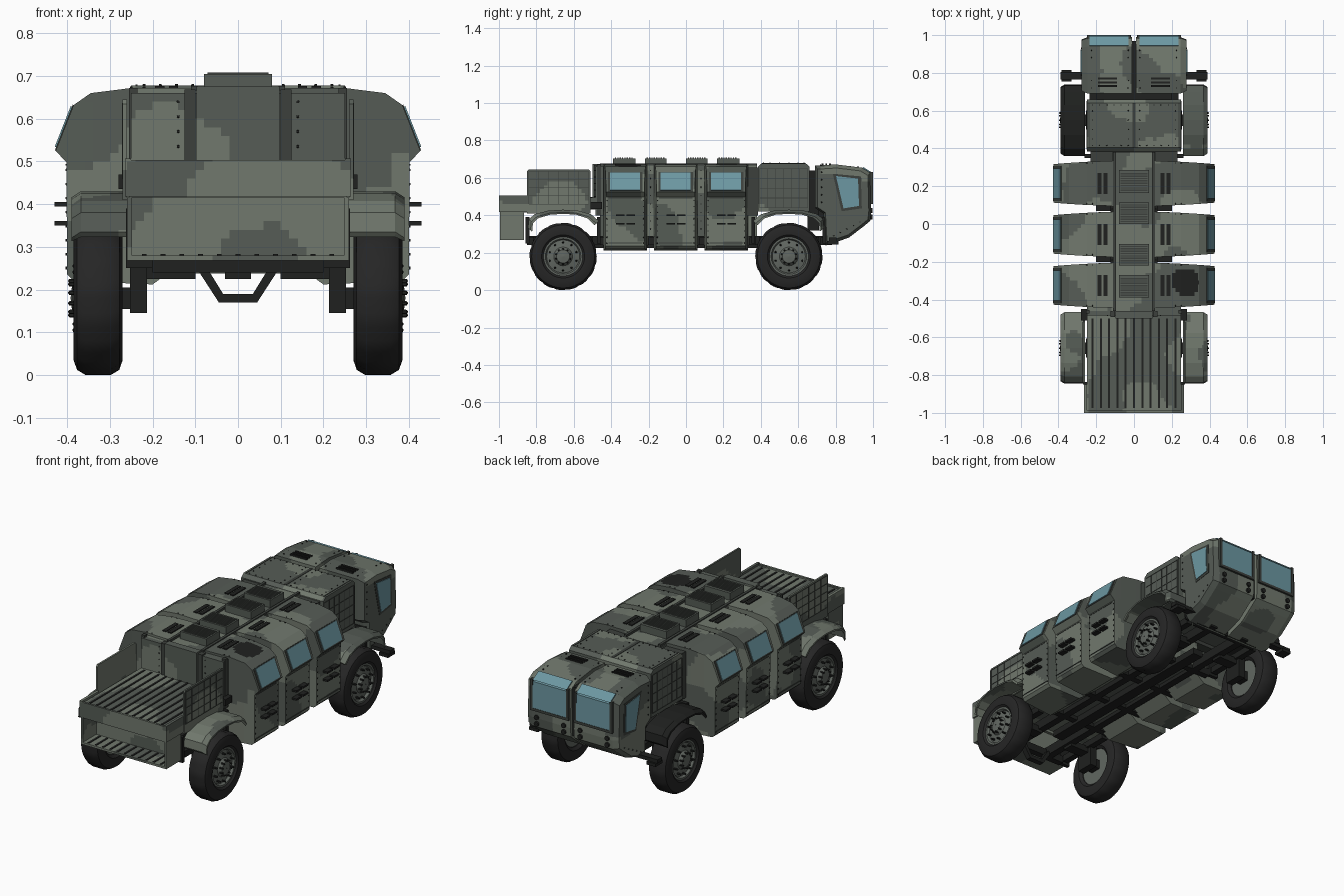
import bpy, bmesh, math
from mathutils import Vector, noise

def material(name, r, g, b):
    m = bpy.data.materials.new(name)
    m.diffuse_color = (r, g, b, 1)
    return m

LIGHT = material("light grey green", 0.165, 0.19, 0.155)
MID = material("mid grey green", 0.092, 0.107, 0.092)
DARK = material("dark grey green", 0.045, 0.051, 0.045)
BLACK = material("black metal", 0.014, 0.015, 0.014)
TYRE = material("tyre rubber", 0.019, 0.019, 0.019)
GLASS = material("blue glass", 0.15, 0.31, 0.36)
HUB = material("hub grey", 0.12, 0.135, 0.12)

def build(name, verts, faces, mat):
    me = bpy.data.meshes.new(name)
    me.from_pydata([tuple(v) for v in verts], [], faces)
    bm = bmesh.new()
    bm.from_mesh(me)
    bmesh.ops.recalc_face_normals(bm, faces=bm.faces)
    bm.to_mesh(me)
    bm.free()
    ob = bpy.data.objects.new(name, me)
    bpy.context.collection.objects.link(ob)
    me.materials.append(mat)
    return ob

def loft(name, rings, mat):
    n = len(rings[0])
    verts = [v for r in rings for v in r]
    faces = [(k*n+i, k*n+(i+1) % n, (k+1)*n+(i+1) % n, (k+1)*n+i)
             for k in range(len(rings)-1) for i in range(n)]
    faces += [tuple(range(n)), tuple(range((len(rings)-1)*n, len(rings)*n))]
    return build(name, verts, faces, mat)

def prism_x(name, pts, a, b, mat):
    # (y, z) profile extruded along x
    return loft(name, [[(x, y, z) for y, z in pts] for x in (a, b)], mat)

def boxes(name, specs, mat):
    # many boxes (x0, x1, y0, y1, z0, z1) in one object
    verts, faces = [], []
    for x0, x1, y0, y1, z0, z1 in specs:
        o = len(verts)
        verts += [(x, y, z) for z in (z0, z1) for x, y in ((x0, y0), (x1, y0), (x1, y1), (x0, y1))]
        faces += [tuple(o+i for i in f) for f in ((3, 2, 1, 0), (4, 5, 6, 7), (0, 1, 5, 4),
                                                  (1, 2, 6, 5), (2, 3, 7, 6), (3, 0, 4, 7))]
    return build(name, verts, faces, mat)

def both(s):
    return [s, (-s[1], -s[0]) + tuple(s[2:])]

def camo(ob, cell=0.02):
    # cut faces on a grid, then paint blotches by position
    me = ob.data
    for m in (LIGHT, MID, BLACK):
        if m.name not in me.materials:
            me.materials.append(m)
    idx = {m.name: i for i, m in enumerate(me.materials)}
    bm = bmesh.new()
    bm.from_mesh(me)
    for ax in range(3):
        co = [v.co[ax] for v in bm.verts]
        no = Vector((0, 0, 0))
        no[ax] = 1
        for k in range(math.ceil(min(co)/cell), math.floor(max(co)/cell)+1):
            bmesh.ops.bisect_plane(bm, geom=bm.verts[:]+bm.edges[:]+bm.faces[:],
                                   plane_co=no*(k*cell), plane_no=no)
    for f in bm.faces:
        p = f.calc_center_median()
        v = noise.noise(p*4+Vector((3.3, 1.7, 5.1))) + 0.12*noise.noise(p*14)
        m = LIGHT if v > -0.04 else MID
        if (p-Vector((0.27, -0.31, 0.63))).length < 0.1 + 0.05*v:
            m = BLACK
        f.material_index = idx[m.name]
    bm.to_mesh(me)
    bm.free()
    return ob

rivets = []
def rivet_row(a, b, n, normal):
    a, b = Vector(a), Vector(b)
    for i in range(n):
        p = a.lerp(b, i/(n-1))
        for s in (1, -1):
            rivets.append((Vector((p.x*s, p.y, p.z)), Vector((normal[0]*s, normal[1], normal[2]))))

# passenger pods, three per side
POD = [(0.11, 0.672), (0.25, 0.672), (0.345, 0.66), (0.385, 0.632), (0.427, 0.525),
       (0.402, 0.498), (0.40, 0.235), (0.385, 0.22), (0.2, 0.212), (0.12, 0.27)]
def half(x):
    return 0.121 - 0.045*x*x/0.43
for c in (-0.325, -0.055, 0.215):
    for s in (1, -1):
        camo(loft("pod", [[(s*x, c+d*half(x), z) for x, z in POD] for d in (-1, 1)], LIGHT))
        def slope(t, d):
            return (s*(0.385+0.042*t+d), 0.632-0.107*t+d*0.4)
        for nm, w, t0, t1, d, m in (("window_frame", 0.092, 0.0, 1.0, 0.002, DARK),
                                    ("pod_window", 0.08, 0.04, 0.93, 0.005, GLASS)):
            loft(nm, [[(slope(t, e)[0], c+y, slope(t, e)[1]) for y, e in ((-w, d), (w, d), (w, -.003), (-w, -.003))]
                      for t in (t0, t1)], m)
    boxes("pod_handles", [b for z in (0.40, 0.355) for y in (-0.05, 0.008)
                          for b in both((0.398, 0.43, c+y, c+y+0.045, z-0.005, z+0.005))], BLACK)
    boxes("door_seam", [b for z in (0.25, 0.49) for b in both((0.398, 0.4035, c-0.09, c+0.09, z, z+0.004))], DARK)
    boxes("roof_vents", [b for x in (0.14, 0.172) for b in both((x, x+0.022, c-0.055, c+0.055, 0.67, 0.677))], BLACK)
    for d in (-1, 1):
        rivet_row((0.401, c+d*0.098, 0.25), (0.401, c+d*0.098, 0.48), 8, (1, 0, 0))
        rivet_row((0.22, c+d*0.108, 0.672), (0.25, c+d*0.108, 0.672), 2, (0, 0, 1))

# central spine joining the pods, with roof hatches
camo(boxes("spine", [(-0.115, 0.115, -0.46, 0.38, 0.26, 0.665)], MID))
boxes("spine_rails", both((0.095, 0.11, -0.46, 0.38, 0.66, 0.677)), DARK)
for y0, y1 in ((-0.39, -0.27), (-0.22, -0.105), (0.0, 0.115), (0.165, 0.285)):
    boxes("roof_hatch", [(-0.08, 0.08, y0, y1, 0.66, 0.705)], MID)
    boxes("hatch_grille", [(-0.072, 0.072, y0+0.01+0.0125*i, y0+0.017+0.0125*i, 0.70, 0.708) for i in range(8)], DARK)
for y in (-0.19, 0.08):
    rivet_row((0.115, y, 0.28), (0.115, y, 0.64), 9, (1, 0, 0))

# bulkheads at both ends of the pods
camo(boxes("rear_bulkhead", [(-0.25, 0.25, -0.485, -0.44, 0.40, 0.66)], LIGHT))
camo(boxes("rear_door", [(-0.097, 0.097, -0.5, -0.46, 0.43, 0.675)], MID))
boxes("bulkhead_frame", both((0.1, 0.125, -0.492, -0.46, 0.43, 0.668)) +
      both((0.235, 0.255, -0.475, -0.455, 0.40, 0.672)) + [(-0.23, 0.23, 0.33, 0.385, 0.40, 0.655)], DARK)
rivet_row((0.14, -0.485, 0.5), (0.14, -0.485, 0.64), 5, (0, -1, 0))

# engine section behind the cab
EY0, EY1 = 0.385, 0.66
camo(prism_x("engine_box", [(EY0, 0.42), (EY0, 0.66), (EY0+0.02, 0.678), (EY1-0.02, 0.678), (EY1, 0.66), (EY1, 0.42)],
             -0.25, 0.25, LIGHT))
boxes("engine_roof_seam", [(-0.008, 0.008, EY0+.02, EY1-.02, 0.67, 0.68)] + both((0.235, 0.24, EY0+.02, EY1-.02, 0.67, 0.68)), DARK)
for y in (0.415, 0.63):
    rivet_row((0.03, y, 0.678), (0.22, y, 0.678), 6, (0, 0, 1))
for x in (0.03, 0.22):
    rivet_row((x, 0.45, 0.678), (x, 0.6, 0.678), 4, (0, 0, 1))
boxes("cab_link", [(-0.2, 0.2, 0.65, 0.71, 0.32, 0.64), (-0.012, 0.012, 0.7, 0.97, 0.37, 0.64)], BLACK)

def grid_lines(name, x, y0, y1, z0, z1, ny, nz):
    # thin ribs over a side panel
    specs = []
    for i in range(ny+1):
        y = y0+(y1-y0)*i/ny
        specs += both((x, x+0.003, y-0.0015, y+0.0015, z0, z1))
    for i in range(nz+1):
        z = z0+(z1-z0)*i/nz
        specs += both((x, x+0.003, y0, y1, z-0.0015, z+0.0015))
    boxes(name, specs, DARK)
grid_lines("engine_side_ribs", 0.249, EY0+.01, EY1-.01, 0.44, 0.65, 6, 4)

# cab in two halves with chamfered sides
CAB = [(0.69, 0.44), (0.69, 0.665), (0.80, 0.672), (0.94, 0.655), (0.985, 0.628), (0.99, 0.42),
       (0.985, 0.37), (0.955, 0.345), (0.87, 0.28), (0.745, 0.238), (0.735, 0.41)]
def shrink(k):
    return [(0.85+(y-0.85)*(1-k), 0.46+(z-0.46)*(1-k)) for y, z in CAB]
WB = 0.475   # lower edge of the windshield
for s in (1, -1):
    rings = [(0.01, CAB), (0.245, CAB), (0.277, shrink(0.09))]
    camo(loft("cab_half", [[(s*x, y, z) for y, z in pr] for x, pr in rings], LIGHT))
    prism_x("cab_window_frame", [(0.785, 0.622), (0.935, 0.608), (0.94, 0.437), (0.832, 0.422)], s*0.27, s*0.279, DARK)
    prism_x("cab_side_window", [(0.802, 0.61), (0.92, 0.596), (0.925, 0.45), (0.842, 0.437)], s*0.272, s*0.282, GLASS)
    prism_x("windshield", [(0.985, 0.622), (0.996, 0.62), (0.998, WB), (0.985, WB)], s*0.03, s*0.235, GLASS)
    prism_x("windshield_top", [(0.942, 0.65), (0.946, 0.659), (0.996, 0.628), (0.985, 0.622)], s*0.03, s*0.235, GLASS)
boxes("windshield_frame", both((0.018, 0.03, 0.98, 1.0, WB-0.012, 0.632)) + both((0.235, 0.249, 0.98, 1.0, WB-0.012, 0.632))
      + both((0.016, 0.249, 0.98, 1.0, WB-0.014, WB)), DARK)
boxes("cab_roof_vents", [b for y in (0.725, 0.745, 0.765) for b in both((0.09, 0.19, y, y+0.01, 0.66, 0.676))], BLACK)
rivet_row((0.03, 0.72, 0.669), (0.03, 0.92, 0.66), 6, (0, 0, 1))
rivet_row((0.225, 0.72, 0.669), (0.225, 0.92, 0.66), 6, (0, 0, 1))
rivet_row((0.277, 0.725, 0.47), (0.277, 0.725, 0.63), 5, (1, 0, 0))
rivet_row((0.277, 0.79, 0.29), (0.277, 0.93, 0.365), 5, (1, 0, 0))

def lathe_x(name, pts, centre, sign, seg, mat, lug=0):
    # (x, r) profile turned around an x axis, every fourth step cut as a tread groove
    vs = []
    for i in range(seg):
        a = 2*math.pi*i/seg
        for x, r in pts:
            q = r-(lug if i % 4 == 1 and r > 0.17 else 0)
            vs.append((sign*x, centre[0]+q*math.sin(a), centre[1]-q*math.cos(a)))
    n = len(pts)
    fs = [(i*n+k, i*n+k+1, (i+1) % seg*n+k+1, (i+1) % seg*n+k) for i in range(seg) for k in range(n-1)]
    ob = build(name, vs, fs, mat)
    ob.data.shade_smooth()
    ob.data.set_sharp_from_angle(angle=0.55)
    return ob

# headlights
for x in (0.05, 0.215):
    for z in (0.39, 0.425):
        for s in (1, -1):
            ob = lathe_x("headlight", [(-0.02, 0.001), (-0.02, 0.013), (0.01, 0.013), (0.01, 0.001)], (0, 0), 1, 12, BLACK)
            ob.rotation_euler = (0, 0, math.pi/2)
            ob.location = (s*x, 0.988, z)

# wheels, fenders and suspension
TY = [(0.285, 0.1), (0.272, 0.115), (0.27, 0.145), (0.278, 0.168), (0.298, 0.18), (0.357, 0.18),
      (0.377, 0.168), (0.385, 0.145), (0.383, 0.115), (0.37, 0.1), (0.285, 0.1)]
RIM = [(0.29, 0.001), (0.29, 0.1), (0.374, 0.105), (0.374, 0.095), (0.362, 0.088), (0.37, 0.05), (0.376, 0.045),
       (0.388, 0.035), (0.392, 0.001)]
for wy in (-0.657, 0.55):
    e = 1 if wy > 0 else -1   # the tail of the fender points away from the pods
    for s in (1, -1):
        lathe_x("tyre", TY, (wy, 0.18), s, 64, TYRE, 0.003)
        lathe_x("wheel_hub", RIM, (wy, 0.18), s, 32, HUB)
        for i in range(10):
            a = 2*math.pi*i/10
            for r, x1 in ((0.075, 0.385), (0.04, 0.395)):
                lathe_x("wheel_bolt", [(0.36, 0.006), (x1, 0.005), (x1+0.003, 0.001)],
                        (wy+r*math.sin(a), 0.18+r*math.cos(a)), s, 6, BLACK)
        arc = [(0.188, 0.335), (0.183, 0.38), (0.15, 0.407), (0.08, 0.425), (0, 0.43), (-0.08, 0.425), (-0.15, 0.405), (-0.19, 0.37)]
        prof = [(wy+e*y, z) for y, z in arc] + [(wy+e*y*0.95, z-0.012) for y, z in arc[::-1]]
        lip = [(wy+e*y*0.93, z-0.014) for y, z in arc] + [(wy+e*y*0.88, z-0.022) for y, z in arc[::-1]]
        fender = loft("fender", [[(s*x, y, z) for y, z in p] for x, p in ((0.26, prof), (0.368, prof), (0.39, lip))], MID)
        if wy > 0 and s < 0:
            fender.data.materials[0] = BLACK
        else:
            camo(fender)
    boxes("suspension", both((0.213, 0.253, wy-0.05, wy+0.05, 0.145, 0.28)) + both((0.24, 0.3, wy-0.03, wy+0.03, 0.155, 0.205)) +
          both((0.2, 0.235, wy-0.16, wy+0.16, 0.25, 0.285)) + both((0.1, 0.22, wy-0.03, wy+0.03, 0.225, 0.26)) +
          both((0.2, 0.262, min(wy+e*0.18, wy+e*0.2), max(wy+e*0.18, wy+e*0.2), 0.25, 0.39)) +
          both((0.2, 0.262, min(wy-e*0.18, wy-e*0.2), max(wy-e*0.18, wy-e*0.2), 0.25, 0.39)), BLACK)

# chassis ladder and tow hitch
boxes("chassis", both((0.085, 0.125, -0.85, 0.78, 0.24, 0.29)) +
      [(-0.2, 0.2, y, y+0.035, 0.24, 0.28) for y in (-0.85, -0.46, -0.2, 0.07, 0.34, 0.72)] +
      [(-0.03, 0.03, -0.62, 0.52, 0.225, 0.26)], BLACK)
HO = [(-0.1, 0.255), (-0.045, 0.17), (0.045, 0.17), (0.1, 0.255)]
HI = [(0.075, 0.255), (0.035, 0.19), (-0.035, 0.19), (-0.075, 0.255)]
loft("tow_hitch", [[(x, y, z) for x, z in HO+HI] for y in (-0.82, -0.79)], BLACK)
boxes("front_step", both((0.24, 0.39, 0.765, 0.805, 0.262, 0.282)) + both((0.33, 0.385, 0.755, 0.815, 0.245, 0.262)), BLACK)

# cargo bed: slatted deck, side panels and an open tray underneath the tail
camo(boxes("bed_deck", [(-0.255, 0.255, -0.995, -0.85, 0.415, 0.495), (-0.25, 0.25, -0.85, -0.48, 0.43, 0.495)], LIGHT))
boxes("bed_slots", [(x, x+0.011, -0.975, -0.5, 0.49, 0.498) for x in [-0.225+0.0439*i for i in range(11)]], BLACK)
camo(boxes("bed_rim", [(-0.255, 0.255, -1.0, -0.988, 0.418, 0.503)] + both((0.25, 0.265, -1.0, -0.85, 0.418, 0.507)), LIGHT))
camo(boxes("tail_tray", [(-0.26, 0.26, -0.995, -0.865, 0.268, 0.28), (-0.26, 0.26, -0.877, -0.865, 0.28, 0.415)] +
           both((0.248, 0.26, -0.995, -0.865, 0.28, 0.415)), LIGHT))
boxes("tray_slots", [(x, x+0.011, -0.985, -0.885, 0.276, 0.283) for x in [-0.225+0.0439*i for i in range(11)]], BLACK)
for s in (1, -1):
    camo(prism_x("bed_side", [(-0.85, 0.41), (-0.85, 0.635), (-0.84, 0.645), (-0.52, 0.645), (-0.51, 0.635), (-0.51, 0.41)],
                 s*0.26, s*0.27, LIGHT))
grid_lines("bed_side_ribs", 0.269, -0.84, -0.52, 0.46, 0.635, 6, 4)
boxes("bed_bracket", both((0.25, 0.28, -0.51, -0.45, 0.435, 0.47)), BLACK)

# all rivets as one object of small studs
vs, fs = [], []
for p, n in rivets:
    q, o = n.to_track_quat('Z', 'Y'), len(vs)
    for r, h in ((0.004, -0.002), (0.003, 0.003)):
        vs += [p+q @ Vector((r*math.cos(i*math.pi/3), r*math.sin(i*math.pi/3), h)) for i in range(6)]
    fs += [(o+i, o+(i+1) % 6, o+6+(i+1) % 6, o+6+i) for i in range(6)] + [tuple(range(o+6, o+12))]
build("rivets", vs, fs, BLACK)
